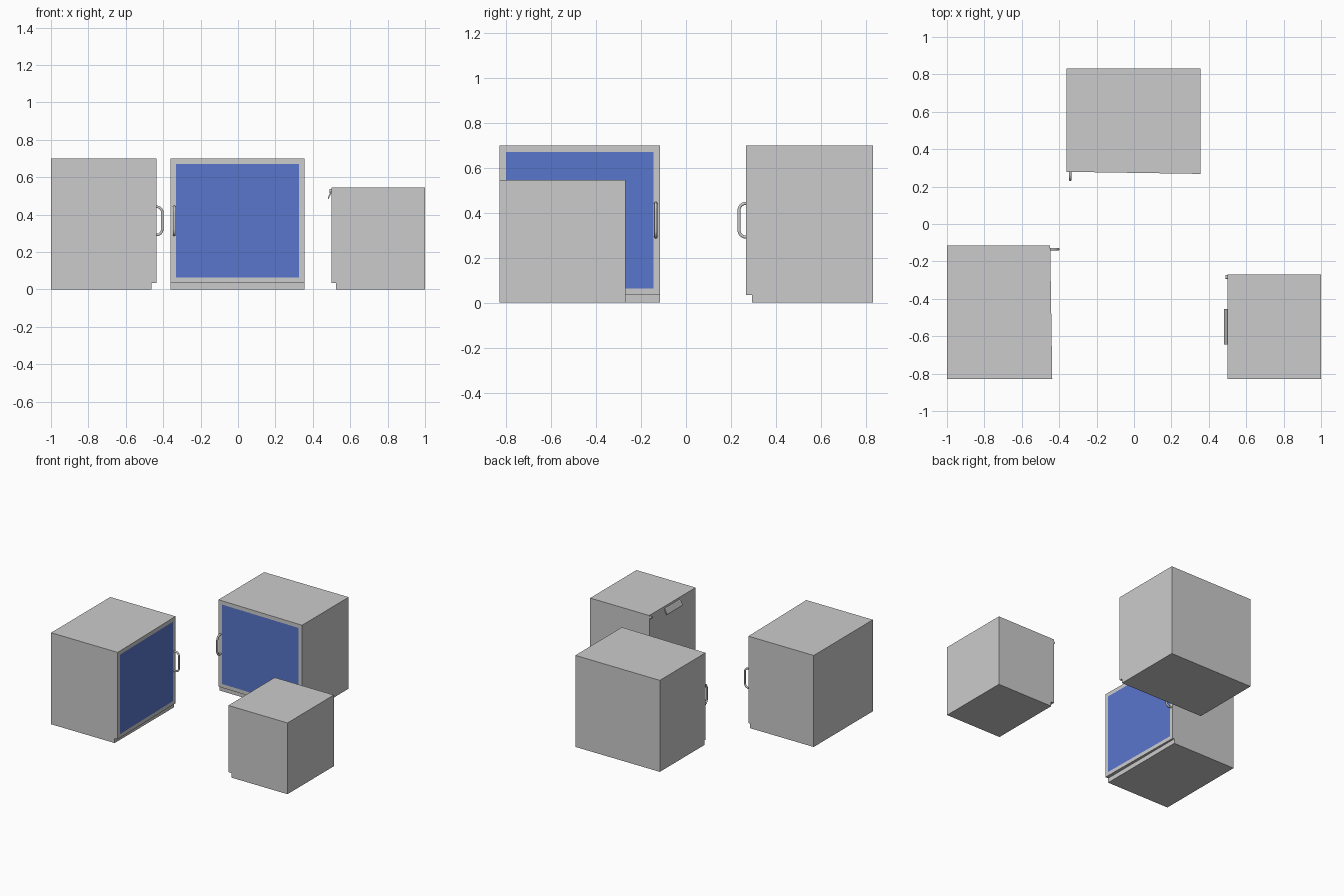
import bpy, bmesh, math
from mathutils import Matrix

if "Cube" in bpy.data.objects:
    bpy.data.objects.remove(bpy.data.objects["Cube"])

blue = bpy.data.materials.new("blue_glass")
blue.diffuse_color = (0.1, 0.18, 0.6, 1)
blue.use_nodes = True
blue.node_tree.nodes["Principled BSDF"].inputs["Base Color"].default_value = blue.diffuse_color
KICK, SLAB = 0.035, 0.025          # plinth height, door thickness


def finish(name, bm, place):
    bmesh.ops.recalc_face_normals(bm, faces=bm.faces)
    me = bpy.data.meshes.new(name)
    bm.to_mesh(me)
    bm.free()
    ob = bpy.data.objects.new(name, me)
    bpy.context.collection.objects.link(ob)
    ob.matrix_world = place
    return ob


def extruded(bm, points, offset):
    face = bm.faces.new([bm.verts.new(p) for p in points])
    new = bmesh.ops.extrude_face_region(bm, geom=[face])["geom"]
    bmesh.ops.translate(bm, vec=offset, verts=[v for v in new if isinstance(v, bmesh.types.BMVert)])


def carcass(name, place, w, d, h):
    bm = bmesh.new()
    extruded(bm, [(-w/2, SLAB, 0), (w/2, SLAB, 0), (w/2, d, 0), (-w/2, d, 0)], (0, 0, h))
    finish(name, bm, place)


def front(name, place, w, h, left=0.0, right=0.0, glass=False):
    # slab that may taper towards one side
    bm = bmesh.new()
    extruded(bm, [(-w/2, left, KICK), (w/2, right, KICK), (w/2, SLAB, KICK), (-w/2, SLAB, KICK)],
             (0, 0, h - KICK))
    bmesh.ops.recalc_face_normals(bm, faces=bm.faces)
    if glass:
        pane = min(bm.faces, key=lambda f: f.normal.y)
        bmesh.ops.inset_individual(bm, faces=[pane], thickness=0.041)
        pane.material_index = 1
    ob = finish(name, bm, place)
    ob.data.materials.append(None)
    if glass:
        ob.data.materials.append(blue)


def bar_handle(name, place, x, y):
    # D-shaped bar: quarter arcs at both ends
    z0, z1, out, r = 0.292, 0.442, 0.043, 0.03
    arc = [(-math.sin(a) * r, (1 - math.cos(a)) * r) for a in (i * math.pi / 12 for i in range(7))]
    lower = [(y - out + r + p, z0 + q) for p, q in arc]
    upper = [(p, z0 + z1 - q) for p, q in reversed(lower)]
    path = [(y + 0.005, z0)] + lower + upper + [(y + 0.005, z1)]
    cu = bpy.data.curves.new(name, "CURVE")
    cu.dimensions = "3D"
    cu.bevel_depth = 0.007
    cu.bevel_resolution = 3
    cu.use_fill_caps = True
    sp = cu.splines.new("POLY")
    sp.points.add(len(path) - 1)
    for pt, (p, q) in zip(sp.points, path):
        pt.co = (x, p, q, 1)
    ob = bpy.data.objects.new(name, cu)
    bpy.context.collection.objects.link(ob)
    ob.matrix_world = place


def glass_cabinet(name, place, side):
    w, d, h = 0.715, 0.563, 0.70
    carcass(name + "_body", place, w, d, h)
    taper = 0.011
    front(name + "_glass_door", place, w, h, taper if side < 0 else 0,
          taper if side > 0 else 0, True)
    bar_handle(name + "_handle", place, side * 0.338, taper)


def at(x, y, turn):
    return Matrix.Translation((x, y, 0)) @ Matrix.Rotation(math.radians(turn), 4, "Z")


# two tall cabinets with glass doors
glass_cabinet("back_cabinet", at(-0.003, 0.268, 0), -1)
glass_cabinet("left_cabinet", at(-0.437, -0.4725, 90), 1)

# small cabinet with a plain front
small = at(0.5, -0.55, -90)
carcass("small_cabinet_body", small, 0.56, 0.5, 0.545)
front("small_cabinet_door", small, 0.56, 0.545)

# sloping finger pull
bm = bmesh.new()
profile = [(0, 0.528), (-0.004, 0.525), (-0.020, 0.490), (-0.020, 0.484), (-0.016, 0.484), (0, 0.516)]
extruded(bm, [(-0.095, y, z) for y, z in profile], (0.19, 0, 0))
finish("small_cabinet_pull", bm, small)

# round lock in the upper corner
bm = bmesh.new()
bmesh.ops.create_cone(bm, cap_ends=True, segments=24, radius1=0.011, radius2=0.011, depth=0.014,
                      matrix=Matrix.Translation((-0.266, -0.004, 0.526)) @ Matrix.Rotation(math.pi/2, 4, "X"))
lock = finish("small_cabinet_lock", bm, small)
bpy.context.view_layer.objects.active = lock
lock.select_set(True)
bpy.ops.object.shade_smooth_by_angle()
